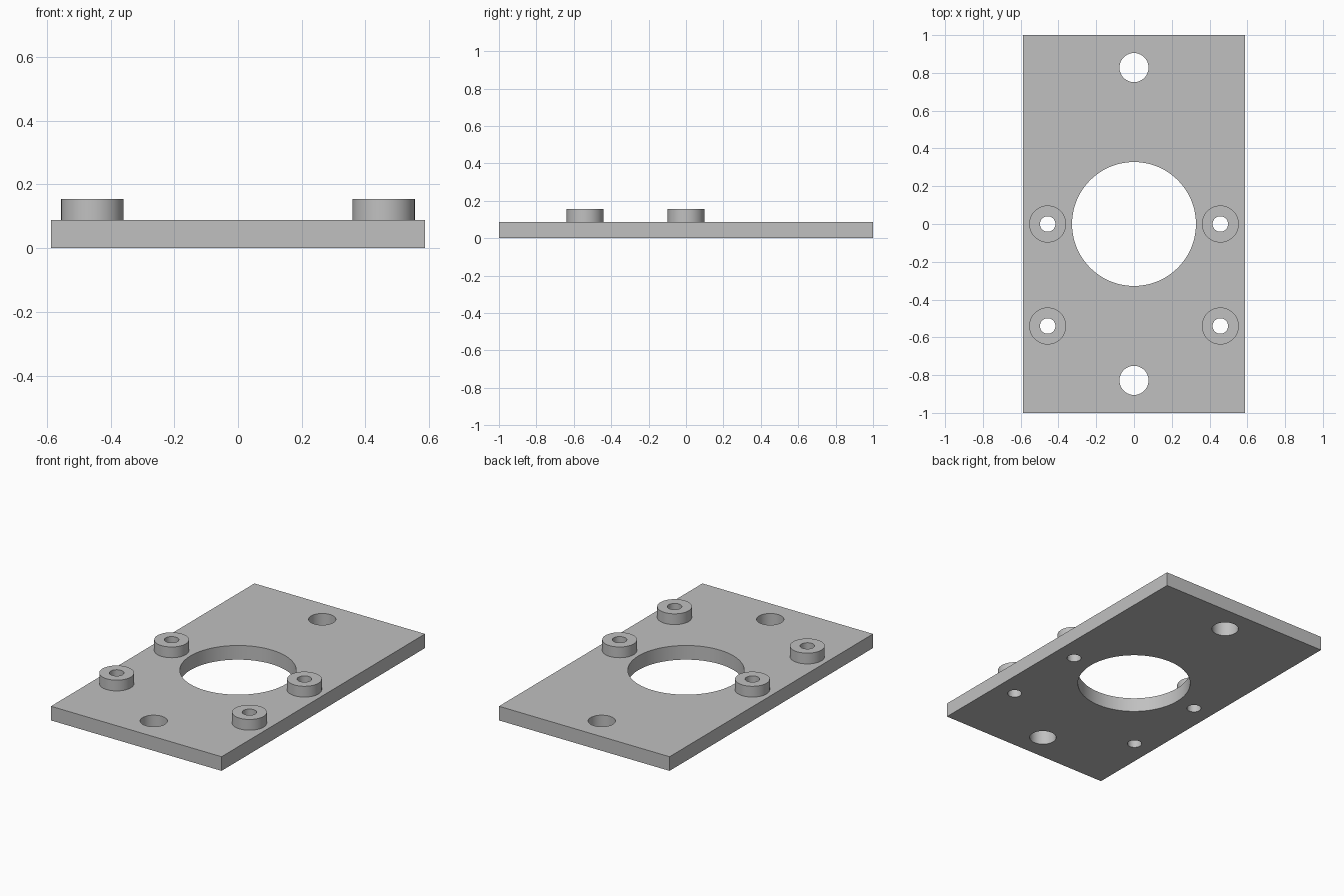
import bpy
import bmesh
from math import radians, tau
from mathutils import Matrix

cube = bpy.data.objects.get("Cube")
if cube:
    bpy.data.objects.remove(cube, do_unlink=True)

WIDTH, LENGTH, THICK, BOSS_TOP = 1.174, 2.0, 0.088, 0.155
BORE_R, MOUNT_R, BOSS_R, SCREW_R = 0.328, 0.077, 0.098, 0.041
MOUNT_Y, BOSS_X = 0.828, 0.457
BOSS_ROWS = {"middle": 0.0, "front": -0.54}

grey = bpy.data.materials.new("plain_grey")
grey.use_nodes = True
colour = (0.53, 0.53, 0.53, 1)
grey.diffuse_color = colour
grey.node_tree.nodes["Principled BSDF"].inputs["Base Color"].default_value = colour


def add_object(name, bm):
    bmesh.ops.recalc_face_normals(bm, faces=bm.faces)
    mesh = bpy.data.meshes.new(name)
    bm.to_mesh(mesh)
    bm.free()
    mesh.materials.append(grey)
    obj = bpy.data.objects.new(name, mesh)
    bpy.context.collection.objects.link(obj)
    return obj


def select_only(obj):
    bpy.ops.object.select_all(action="DESELECT")
    obj.select_set(True)
    bpy.context.view_layer.objects.active = obj


def smooth(obj):
    select_only(obj)
    bpy.ops.object.shade_smooth_by_angle(angle=radians(30))


# Base plate
bm = bmesh.new()
bmesh.ops.create_cube(bm, size=1)
bmesh.ops.scale(bm, vec=(WIDTH, LENGTH, THICK), verts=bm.verts)
bmesh.ops.translate(bm, vec=(0, 0, THICK / 2), verts=bm.verts)
plate = add_object("base_plate", bm)

# Holes through the plate: centre bore, two mounting holes, four screw holes
holes = [(0, 0, BORE_R), (0, MOUNT_Y, MOUNT_R), (0, -MOUNT_Y, MOUNT_R)]
holes += [(side * BOSS_X, y, SCREW_R) for side in (-1, 1) for y in BOSS_ROWS.values()]
bm = bmesh.new()
for x, y, radius in holes:
    bmesh.ops.create_cone(bm, cap_ends=True, segments=96 if radius == BORE_R else 48,
                          radius1=radius, radius2=radius, depth=1,
                          matrix=Matrix.Translation((x, y, 0)))
cutter = add_object("hole_cutter", bm)
cutter.hide_render = True

cut = plate.modifiers.new("holes", "BOOLEAN")
cut.operation = "DIFFERENCE"
cut.solver = "EXACT"
cut.object = cutter
select_only(plate)
bpy.ops.object.modifier_apply(modifier=cut.name)
bpy.data.objects.remove(cutter, do_unlink=True)
smooth(plate)


# Raised bosses around the screw holes, turned from a profile
def add_boss(name, x, y):
    bm = bmesh.new()
    profile = [(SCREW_R, THICK), (SCREW_R, BOSS_TOP), (BOSS_R, BOSS_TOP), (BOSS_R, THICK)]
    verts = [bm.verts.new((r, 0, z)) for r, z in profile]
    edges = [bm.edges.new(pair) for pair in zip(verts, verts[1:])]
    bmesh.ops.spin(bm, geom=verts + edges, cent=(0, 0, 0), axis=(0, 0, 1),
                   angle=tau, steps=48, use_merge=True)
    bmesh.ops.remove_doubles(bm, verts=bm.verts, dist=0.0001)
    bmesh.ops.recalc_face_normals(bm, faces=bm.faces)
    # Make sure the rim faces up
    rim = max(bm.faces, key=lambda f: f.calc_center_median().z)
    flip = rim.normal.z < 0
    boss = add_object(name, bm)
    if flip:
        boss.data.flip_normals()
    boss.location = (x, y, 0)
    smooth(boss)


for side, sign in (("left", 1), ("right", -1)):
    for row, y in BOSS_ROWS.items():
        add_boss(f"boss_{row}_{side}", sign * BOSS_X, y)
